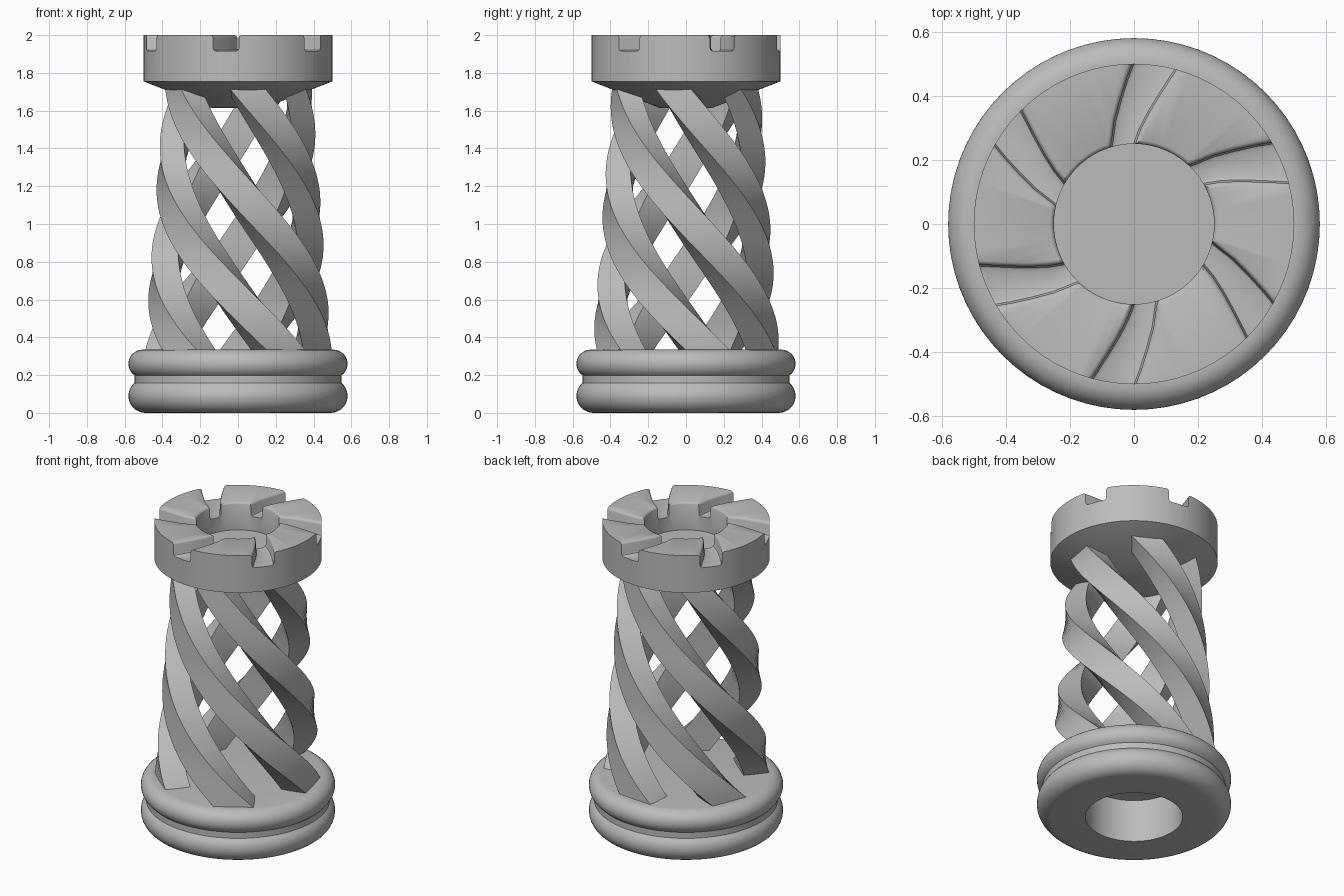
import bpy, bmesh
from math import sin, cos, radians, pi
from mathutils import Vector, Matrix

cube = bpy.data.objects.get("Cube")
if cube:
    bpy.data.objects.remove(cube, do_unlink=True)

grey = bpy.data.materials.new("plain_grey")
grey.use_nodes = True
colour = (0.5, 0.5, 0.5, 1)
grey.diffuse_color = colour
grey.node_tree.nodes["Principled BSDF"].inputs["Base Color"].default_value = colour


def make_object(name, bm):
    bmesh.ops.recalc_face_normals(bm, faces=bm.faces)
    mesh = bpy.data.meshes.new(name)
    bm.to_mesh(mesh)
    bm.free()
    mesh.materials.append(grey)
    obj = bpy.data.objects.new(name, mesh)
    bpy.context.scene.collection.objects.link(obj)
    return obj


def smooth(obj, angle=35):
    bpy.ops.object.select_all(action='DESELECT')
    bpy.context.view_layer.objects.active = obj
    obj.select_set(True)
    bpy.ops.object.shade_smooth_by_angle(angle=radians(angle))


def lathe(name, profile, segments=72):
    """Spin (radius, z) points round z; the end rings are closed with caps."""
    bm = bmesh.new()
    rings = [[bm.verts.new((r * cos(2 * pi * i / segments), r * sin(2 * pi * i / segments), z))
              for i in range(segments)] for r, z in profile]
    for a, b in zip(rings, rings[1:]):
        for i in range(segments):
            j = (i + 1) % segments
            bm.faces.new((a[i], a[j], b[j], b[i]))
    bm.faces.new(rings[0])
    bm.faces.new(rings[-1])
    return make_object(name, bm)


def sweep(bm, sections):
    """Skin a list of equal-length closed sections and cap both ends."""
    rings = [[bm.verts.new(p) for p in s] for s in sections]
    n = len(rings[0])
    for a, b in zip(rings, rings[1:]):
        for i in range(n):
            j = (i + 1) % n
            bm.faces.new((a[i], a[j], b[j], b[i]))
    bm.faces.new(rings[0])
    bm.faces.new(rings[-1])


def arc(cx, cz, r, start, end, steps=12):
    return [(cx + r * cos(radians(start + (end - start) * k / steps)),
             cz + r * sin(radians(start + (end - start) * k / steps)))
            for k in range(steps + 1)]


# Base: two stacked rounded rings with a blind hole underneath
base = lathe("base", [(0.29, 0.28), (0.29, 0)]
             + arc(0.49, 0.09, 0.09, -90, 50)
             + arc(0.505, 0.26, 0.075, -55, 90))
smooth(base)

# Twisted struts: a rectangular section turning and shrinking as it rises
corners = [(0.48, -0.12), (0.48, 0.12), (0.325, 0.12), (0.325, -0.12)]
low, high, steps = 0.3, 1.74, 56
for k in range(5):
    sections = []
    for s in range(steps + 1):
        z = low + (high - low) * s / steps
        t = (z - 0.34) / 1.34
        turn = Matrix.Rotation(radians(-59 + 72 * k - 163 * t), 3, 'Z')
        size = 1 - 0.2 * t
        sections.append([turn @ Vector((x * size, y * size, z)) for x, y in corners])
    bm = bmesh.new()
    sweep(bm, sections)
    smooth(make_object(f"twisted_strut_{k + 1}", bm))

# Crown: conical underside, straight wall, central bowl with a softened rim
crown = lathe("crown", [(0.14, 1.615), (0.5, 1.755), (0.5, 2.0), (0.262, 2.0),
                        (0.254, 1.996), (0.25, 1.988), (0.25, 1.82)])

# Curved slots: cutter with rounded bottom corners and flared top edges
path = [(-0.05, 0.19, 0.032), (-0.035, 0.25, 0.036), (-0.02, 0.31, 0.043),
        (0.003, 0.37, 0.05), (0.03, 0.43, 0.058), (0.06, 0.49, 0.065), (0.11, 0.58, 0.073)]
edge = [(-0.016, 1.915), (-0.005, 1.92), (0, 1.932), (0, 1.986),
        (0.004, 1.995), (0.012, 2.0), (0.012, 2.05)]
bm = bmesh.new()
for k in range(6):
    turn = Matrix.Rotation(radians(60 * k), 3, 'Z')
    sections = []
    for i, (x, y, half) in enumerate(path):
        before, after = path[max(i - 1, 0)], path[min(i + 1, len(path) - 1)]
        along = Vector((after[0] - before[0], after[1] - before[1], 0)).normalized()
        across = Vector((along.y, -along.x, 0))
        right = [Vector((x, y, z)) + across * (half + d) for d, z in edge]
        left = [Vector((x, y, z)) - across * (half + d) for d, z in reversed(edge)]
        sections.append([turn @ p for p in right + left])
    sweep(bm, sections)
cutter = make_object("slot_cutter", bm)
cutter.hide_render = True

cut = crown.modifiers.new("slots", 'BOOLEAN')
cut.operation = 'DIFFERENCE'
cut.solver = 'EXACT'
cut.object = cutter
bpy.ops.object.select_all(action='DESELECT')
bpy.context.view_layer.objects.active = crown
crown.select_set(True)
bpy.ops.object.modifier_apply(modifier=cut.name)
bpy.data.objects.remove(cutter, do_unlink=True)
smooth(crown, 40)
